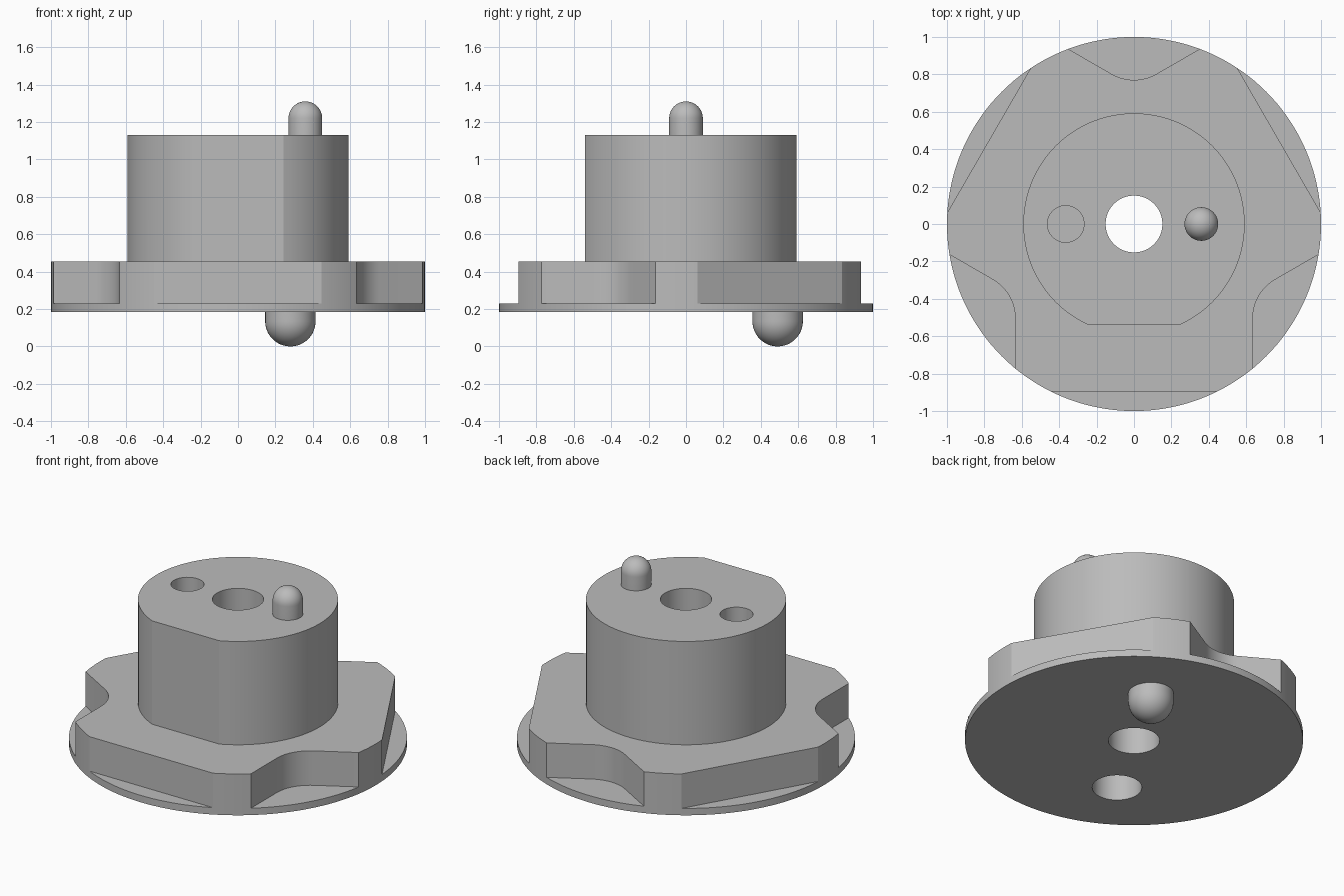
import bpy, bmesh
from math import sin, cos, pi, radians, sqrt, acos, atan2
from mathutils import Matrix

cube = bpy.data.objects.get("Cube")
if cube:
    bpy.data.objects.remove(cube, do_unlink=True)

grey = bpy.data.materials.new("plain_grey")
grey.use_nodes = True
grey.diffuse_color = (0.5, 0.5, 0.5, 1)
grey.node_tree.nodes["Principled BSDF"].inputs["Base Color"].default_value = (0.5, 0.5, 0.5, 1)


def arc(r, start, end, n, cx=0, cy=0):
    return [(cx + r * cos(start + (end - start) * i / n),
             cy + r * sin(start + (end - start) * i / n)) for i in range(n + 1)]


def circle(r, n=96, cx=0, cy=0):
    return arc(r, 0, 2 * pi, n, cx, cy)[:-1]


def prism(name, outline, z0, z1, turn=0):
    """Extrude a flat outline from z0 to z1, turned about the centre."""
    bm = bmesh.new()
    base = bm.faces.new([bm.verts.new((x, y, z0)) for x, y in outline])
    top = bmesh.ops.extrude_face_region(bm, geom=[base])["geom"]
    bmesh.ops.translate(bm, vec=(0, 0, z1 - z0),
                        verts=[v for v in top if isinstance(v, bmesh.types.BMVert)])
    bmesh.ops.rotate(bm, verts=bm.verts, matrix=Matrix.Rotation(turn, 3, 'Z'))
    return finish(name, bm)


def pin(name, r, x, y, base, tip, n=40, rings=12):
    """Round-ended pin, spun from a half profile; the tip may point up or down."""
    s = 1 if tip > base else -1
    centre = tip - s * r
    prof = [(0, base), (r, base)]
    prof += [(r * cos(pi / 2 * i / rings), centre + s * r * sin(pi / 2 * i / rings))
             for i in range(rings)] + [(0, tip)]
    bm = bmesh.new()
    vs = [bm.verts.new((a, 0, z)) for a, z in prof]
    es = [bm.edges.new(p) for p in zip(vs, vs[1:])]
    bmesh.ops.spin(bm, geom=vs + es, cent=(0, 0, 0), axis=(0, 0, 1),
                   angle=2 * pi, steps=n)
    bmesh.ops.remove_doubles(bm, verts=bm.verts, dist=1e-4)
    bmesh.ops.translate(bm, verts=bm.verts, vec=(x, y, 0))
    ob = finish(name, bm)
    smooth(ob)
    return ob


def finish(name, bm):
    bmesh.ops.recalc_face_normals(bm, faces=bm.faces)
    me = bpy.data.meshes.new(name)
    bm.to_mesh(me)
    bm.free()
    me.materials.append(grey)
    ob = bpy.data.objects.new(name, me)
    bpy.context.collection.objects.link(ob)
    return ob


def select(ob):
    bpy.ops.object.select_all(action='DESELECT')
    ob.select_set(True)
    bpy.context.view_layer.objects.active = ob


def smooth(ob):
    select(ob)
    bpy.ops.object.shade_smooth_by_angle(angle=radians(25))


def combine(target, tool, operation):
    """Apply a boolean and discard the tool."""
    select(target)
    mod = target.modifiers.new("combine", 'BOOLEAN')
    mod.object, mod.operation, mod.solver = tool, operation, 'EXACT'
    bpy.ops.object.modifier_apply(modifier=mod.name)
    bpy.data.objects.remove(tool, do_unlink=True)


BOTTOM, RIM, DECK, TOP = 0.185, 0.23, 0.455, 1.13

# Flange with three flats and three rounded V notches above a thin rim
body = prism("flanged_body", circle(1, 144), BOTTOM, DECK)
flat = [(-0.8, -0.895), (-0.8, -1.2), (0.8, -1.2), (0.8, -0.895)]
apex, fillet = 0.733, 0.24
notch = arc(fillet, radians(240), radians(300), 12, 0, apex + fillet / cos(radians(30)))
notch += [(0.7, apex + 0.7 / sqrt(3)), (-0.7, apex + 0.7 / sqrt(3))]
for k in range(3):
    for outline in (flat, notch):
        combine(body, prism("cutter", outline, RIM, DECK + 0.2, k * 2 * pi / 3), 'DIFFERENCE')

# Boss with one flat on the front
half = acos(0.54 / 0.592)
boss = prism("boss", arc(0.592, -pi / 2 + half, 1.5 * pi - half, 90), DECK - 0.05, TOP)
combine(body, boss, 'UNION')

# Centre bore and the two blind sockets
for r, x, y, z0, z1 in ((0.152, 0, 0, 0, 1.4),
                        (0.098, -0.365, 0, TOP - 0.2, 1.4),
                        (0.147, -0.28, -0.49, 0, BOTTOM + 0.2)):
    combine(body, prism("cutter", circle(r, 48, x, y), z0, z1), 'DIFFERENCE')
smooth(body)

# Locating pins
pin("top_pin", 0.09, 0.36, 0, TOP - 0.02, 1.31)
pin("bottom_pin", 0.135, 0.28, 0.49, BOTTOM + 0.02, 0)
